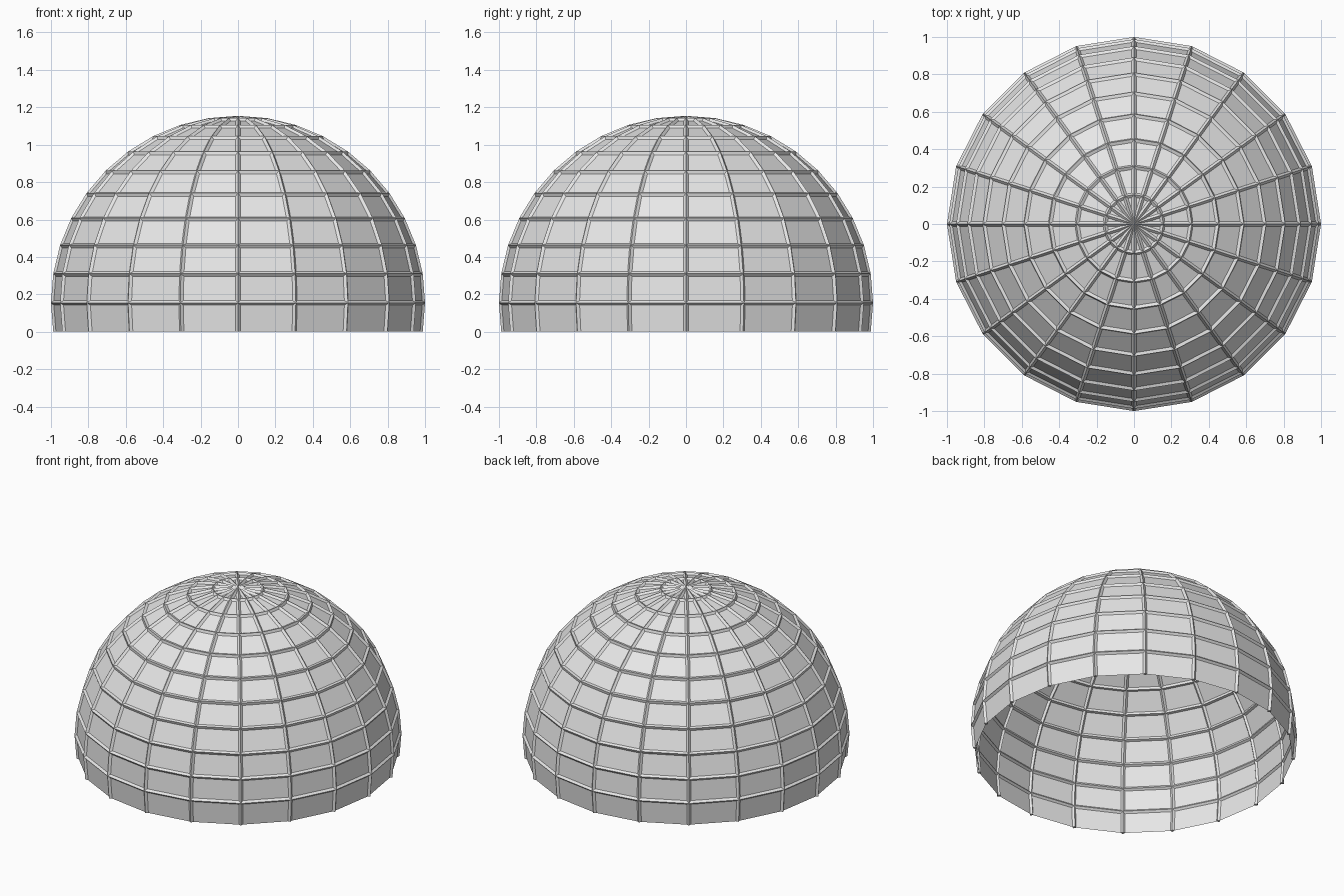
import bpy, bmesh, math

cube = bpy.data.objects.get("Cube")
if cube:
    bpy.data.objects.remove(cube, do_unlink=True)

BAR = 0.025                       # width and depth of the frame bars
RADIUS = 1.0 - BAR / 2
SIDES = 20
STEP = math.pi / SIDES            # angle between rings
BASE = RADIUS * math.sin(STEP)    # the dome is cut one ring below the equator

grey = bpy.data.materials.new("plain_grey")
grey.use_nodes = True
grey.diffuse_color = (0.8, 0.8, 0.8, 1)
grey.node_tree.nodes["Principled BSDF"].inputs["Base Color"].default_value = grey.diffuse_color


def dome_shell():
    """Dome whose lowest band runs straight on past the cut."""
    bm = bmesh.new()
    bmesh.ops.create_uvsphere(bm, u_segments=SIDES, v_segments=SIDES, radius=RADIUS)
    low = [v for v in bm.verts if v.co.z < -BASE * 1.1]
    bmesh.ops.delete(bm, geom=low, context='VERTS')
    widen = 2 - 1 / math.cos(STEP)
    for v in bm.verts:
        if v.co.z < -BASE * 0.5:
            v.co.x *= widen
            v.co.y *= widen
            v.co.z *= 2
    bm.normal_update()
    return bm


def finish(bm, name, cap):
    """Cut the base flat, stand it on the ground and make the object."""
    cut = bmesh.ops.bisect_plane(
        bm, geom=bm.verts[:] + bm.edges[:] + bm.faces[:], dist=1e-5,
        plane_co=(0, 0, -BASE), plane_no=(0, 0, -1), clear_outer=True)
    if cap:
        rim = [e for e in cut["geom_cut"] if isinstance(e, bmesh.types.BMEdge)]
        bmesh.ops.holes_fill(bm, edges=rim, sides=0)
    bmesh.ops.translate(bm, verts=bm.verts[:], vec=(0, 0, BASE))
    bm.normal_update()
    mesh = bpy.data.meshes.new(name)
    bm.to_mesh(mesh)
    bm.free()
    mesh.materials.append(grey)
    obj = bpy.data.objects.new(name, mesh)
    bpy.context.collection.objects.link(obj)
    return obj


# Flat panels between the bars
finish(dome_shell(), "dome_panels", cap=False)

# Frame of ribs and rings, half sunk into the panels
frame = dome_shell()
bmesh.ops.wireframe(frame, faces=frame.faces[:], thickness=BAR, offset=0.0,
                    use_replace=True, use_boundary=True, use_even_offset=True)
finish(frame, "dome_frame", cap=True)
